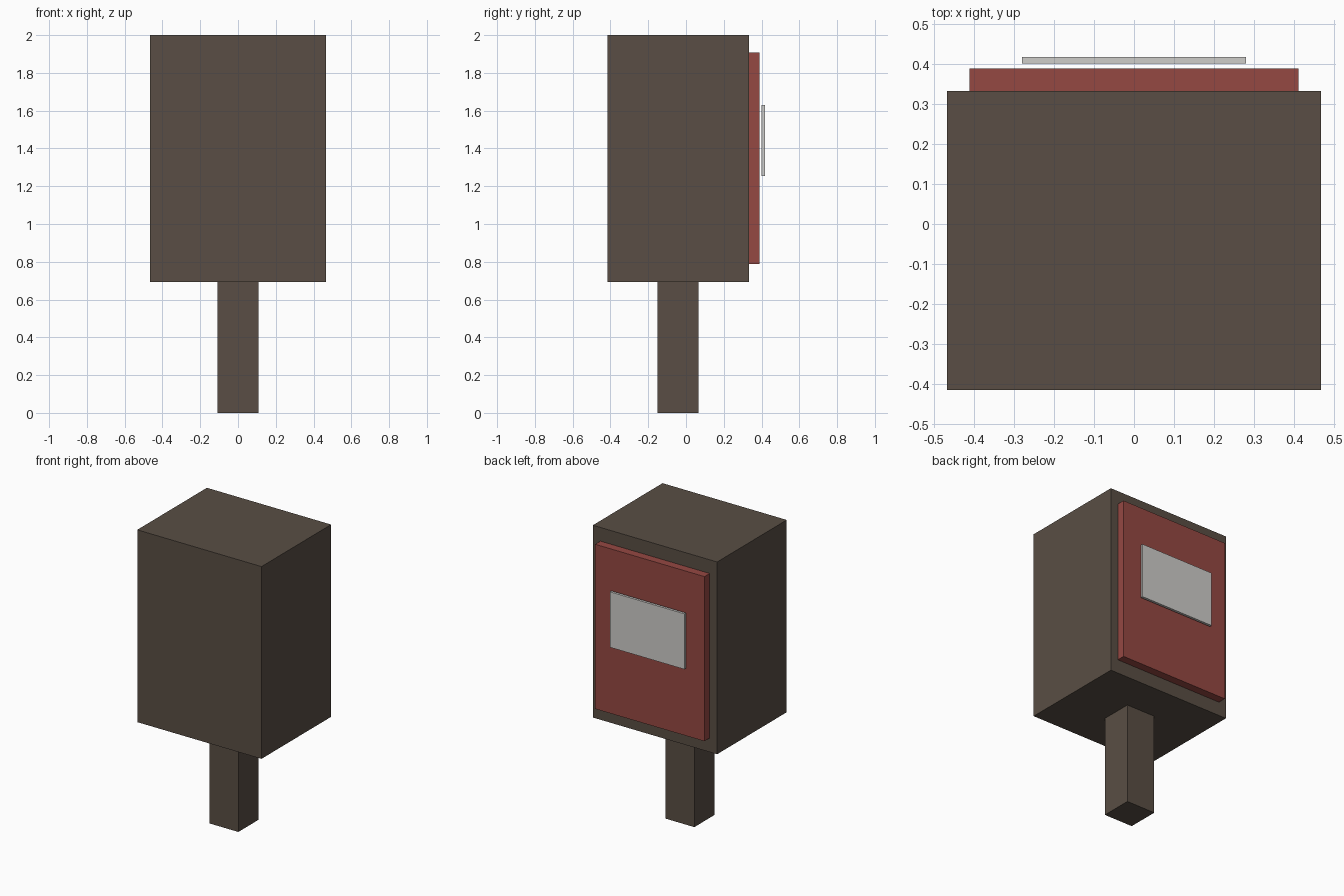
import bpy
import bmesh

if "Cube" in bpy.data.objects:
    bpy.data.objects.remove(bpy.data.objects["Cube"])


def material(name, rgb):
    mat = bpy.data.materials.new(name)
    mat.diffuse_color = (*rgb, 1.0)
    mat.use_nodes = True
    mat.node_tree.nodes["Principled BSDF"].inputs["Base Color"].default_value = mat.diffuse_color
    return mat


def box(name, x, y, z, mat=None):
    """Axis-aligned box from (min, max) ranges."""
    bm = bmesh.new()
    bmesh.ops.create_cube(bm, size=1.0)
    for v in bm.verts:
        v.co = [r[0] if c < 0 else r[1] for c, r in zip(v.co, (x, y, z))]
    mesh = bpy.data.meshes.new(name)
    bm.to_mesh(mesh)
    bm.free()
    if mat:
        mesh.materials.append(mat)
    obj = bpy.data.objects.new(name, mesh)
    bpy.context.collection.objects.link(obj)
    return obj


brown = material("brown", (0.10, 0.076, 0.058))
red = material("red", (0.30, 0.065, 0.055))
pale = material("pale_grey", (0.62, 0.61, 0.59))

# Square support post
box("post", (-0.109, 0.109), (-0.152, 0.066), (0.0, 0.693), brown)
# Main cabinet
box("cabinet", (-0.467, 0.467), (-0.415, 0.333), (0.693, 2.0), brown)
# Raised panel on the back side
box("door_panel", (-0.411, 0.411), (0.333, 0.389), (0.788, 1.907), red)
# Thin plate standing just off the panel
box("label_plate", (-0.28, 0.28), (0.401, 0.418), (1.253, 1.63), pale)
